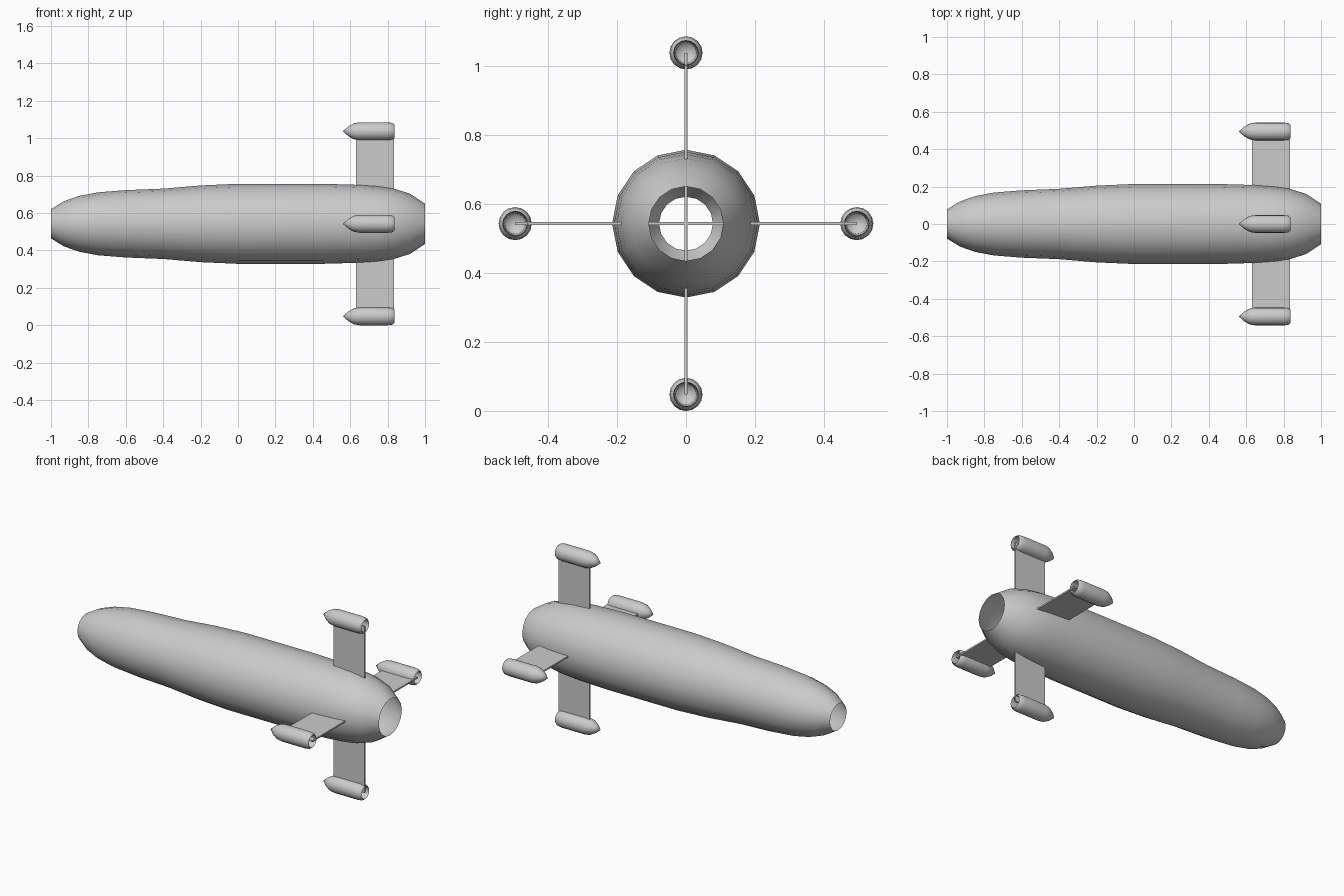
import bpy, bmesh, math
from mathutils import Matrix, Vector

cube = bpy.data.objects.get("Cube")
if cube:
    bpy.data.objects.remove(cube, do_unlink=True)

AXIS_Z = 0.5425    # height of the hull's long axis
POD_REACH = 0.4945  # distance from hull axis to pod axis

grey = bpy.data.materials.new("plain grey")
grey.use_nodes = True
colour = (0.6, 0.6, 0.6, 1)
grey.diffuse_color = colour
grey.node_tree.nodes["Principled BSDF"].inputs["Base Color"].default_value = colour


def finish(name, bm, location, smooth_angle=None):
    mesh = bpy.data.meshes.new(name)
    bm.to_mesh(mesh)
    bm.free()
    obj = bpy.data.objects.new(name, mesh)
    obj.location = location
    mesh.materials.append(grey)
    bpy.context.collection.objects.link(obj)
    if smooth_angle:
        bpy.ops.object.select_all(action='DESELECT')
        obj.select_set(True)
        bpy.context.view_layer.objects.active = obj
        bpy.ops.object.shade_smooth_by_angle(angle=math.radians(smooth_angle))
    return obj


def lathe(name, profile, sides, location, smooth_angle):
    """Turn an (x, radius) profile about the x axis."""
    bm = bmesh.new()
    verts = [bm.verts.new((x, 0, r)) for x, r in profile]
    edges = [bm.edges.new(pair) for pair in zip(verts, verts[1:])]
    bmesh.ops.spin(bm, geom=verts + edges, axis=(1, 0, 0), cent=(0, 0, 0),
                   angle=math.tau, steps=sides, use_merge=True)
    bmesh.ops.remove_doubles(bm, verts=bm.verts, dist=0.0005)
    bmesh.ops.recalc_face_normals(bm, faces=bm.faces)
    # An open tube has no inside, so point the normals away from the axis
    widest = max(bm.faces, key=lambda f: f.calc_center_median().yz.length)
    if widest.normal.yz.dot(widest.calc_center_median().yz) < 0:
        bmesh.ops.reverse_faces(bm, faces=bm.faces)
    return finish(name, bm, location, smooth_angle)


# Hull: an open tube, narrow at the nose and full toward the tail
lathe("hull", [(-1, 0.078), (-0.93, 0.121), (-0.85, 0.149), (-0.75, 0.168),
               (-0.6, 0.180), (-0.4, 0.188), (-0.2, 0.205), (0, 0.214),
               (0.45, 0.214), (0.65, 0.208), (0.75, 0.201), (0.83, 0.189),
               (0.92, 0.161), (1, 0.108)],
      16, (0, 0, AXIS_Z), 50)

# Fins: two thin plates crossing inside the hull and ending in the pods
for name, size in (("upright_fins", (0.205, 0.009, 2 * POD_REACH)),
                   ("level_fins", (0.205, 2 * POD_REACH, 0.009))):
    bm = bmesh.new()
    bmesh.ops.create_cube(bm, size=1)
    bmesh.ops.scale(bm, vec=size, verts=bm.verts)
    finish(name, bm, (0.7325, 0, AXIS_Z))

# Pods: pointed in front, hollow at the rear
pod_profile = [(0.56, 0), (0.59, 0.026), (0.62, 0.043), (0.65, 0.048),
               (0.80, 0.048), (0.825, 0.045), (0.836, 0.036),
               (0.80, 0.034), (0.63, 0.030), (0.60, 0)]
for i, side in enumerate(("back", "top", "front", "bottom")):
    turn = Matrix.Rotation(i * math.pi / 2, 3, 'X')
    offset = turn @ Vector((0, POD_REACH, 0))
    lathe(side + "_pod", pod_profile, 16, offset + Vector((0, 0, AXIS_Z)), 40)
